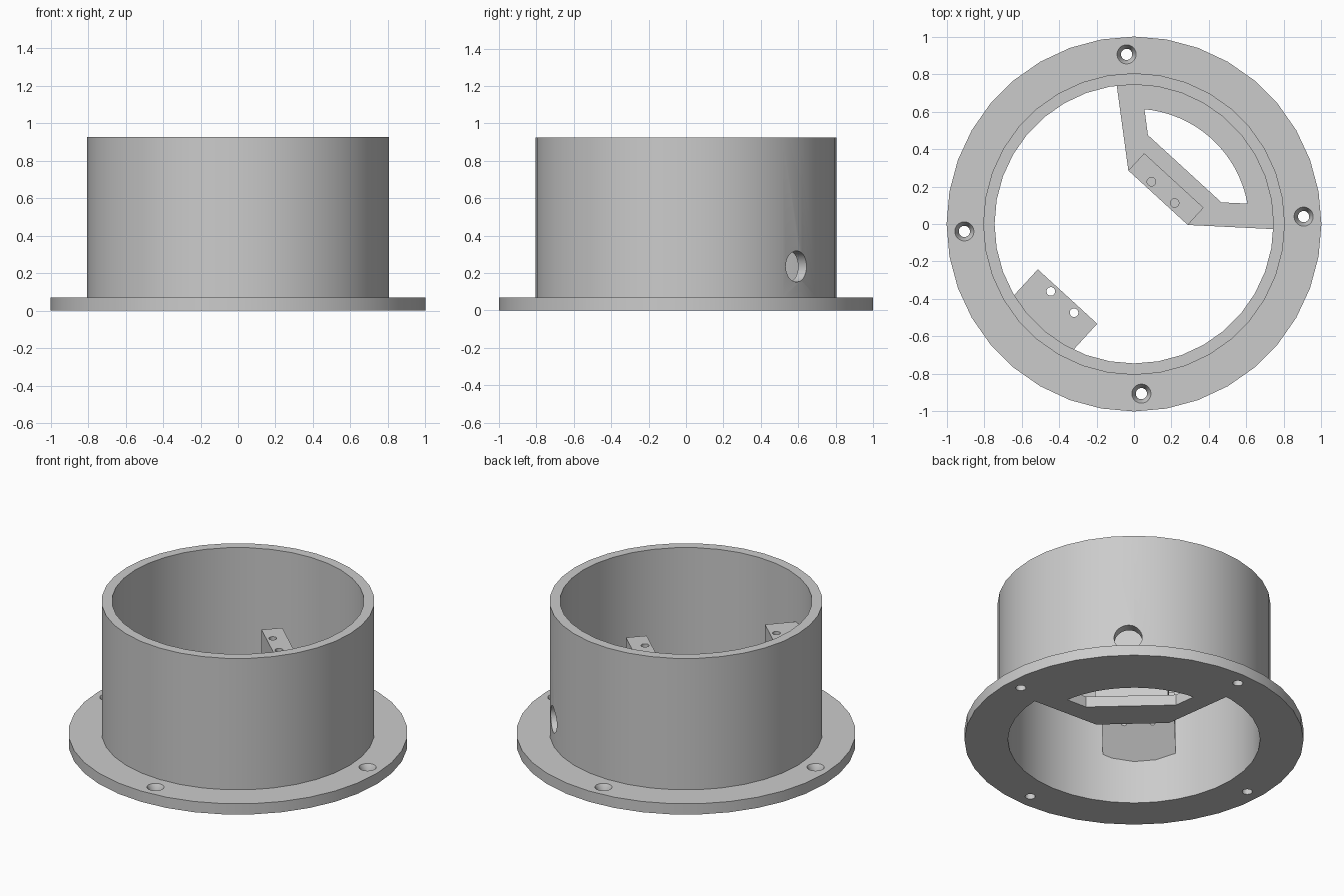
import bpy, bmesh, math
from mathutils import Matrix, Vector

cube = bpy.data.objects.get("Cube")
if cube:
    bpy.data.objects.remove(cube, do_unlink=True)

# Single plain material
grey = bpy.data.materials.new("light grey plastic")
grey.use_nodes = True
GREY = (0.6, 0.6, 0.6, 1)
grey.diffuse_color = GREY
grey.node_tree.nodes["Principled BSDF"].inputs["Base Color"].default_value = GREY

TWIST = math.radians(2.5)            # fittings are turned slightly
AXIS = math.radians(45) + TWIST      # direction of the bracket and cable hole
TURN = Matrix.Rotation(AXIS, 4, 'Z')
FLANGE_H, TUBE_H, BLOCK_H = 0.07, 0.925, 0.62
R_IN, R_OUT = 0.744, 0.805
HALF = 0.215                         # half width of the mounting blocks


def make(name, bm, matrix=None):
    bmesh.ops.recalc_face_normals(bm, faces=bm.faces)
    mesh = bpy.data.meshes.new(name)
    if matrix:
        bm.transform(matrix)
    bm.to_mesh(mesh)
    bm.free()
    mesh.materials.append(grey)
    ob = bpy.data.objects.new(name, mesh)
    bpy.context.collection.objects.link(ob)
    return ob


def prism(name, points, direction, matrix=TURN):
    """Extrude a closed outline along a direction."""
    bm = bmesh.new()
    face = bm.faces.new([bm.verts.new(p) for p in points])
    ext = bmesh.ops.extrude_face_region(bm, geom=[face])
    verts = [g for g in ext["geom"] if isinstance(g, bmesh.types.BMVert)]
    bmesh.ops.translate(bm, verts=verts, vec=Vector(direction))
    return make(name, bm, matrix)


def cone(name, r1, r2, depth, matrix):
    bm = bmesh.new()
    bmesh.ops.create_cone(bm, cap_ends=True, segments=28, radius1=r1,
                          radius2=r2, depth=depth)
    return make(name, bm, matrix)


def cut(ob, cutters):
    """Subtract the cutters and bake the result."""
    for c in cutters:
        mod = ob.modifiers.new("cut", 'BOOLEAN')
        mod.operation, mod.solver, mod.object = 'DIFFERENCE', 'EXACT', c
    bpy.context.view_layer.update()
    graph = bpy.context.evaluated_depsgraph_get()
    mesh = bpy.data.meshes.new_from_object(ob.evaluated_get(graph))
    ob.modifiers.clear()
    ob.data = mesh
    for c in cutters:
        bpy.data.objects.remove(c, do_unlink=True)


def arc(radius, spread, z, steps=16):
    return [(radius * math.cos(a), radius * math.sin(a), z)
            for a in (spread * (2 * i / steps - 1) for i in range(steps + 1))]


# Flanged tube, turned from one profile
bm = bmesh.new()
profile = [(R_IN, 0), (1, 0), (1, FLANGE_H), (R_OUT, FLANGE_H),
           (R_OUT, TUBE_H), (R_IN, TUBE_H)]
ring = [bm.verts.new((r, 0, z)) for r, z in profile]
edges = [bm.edges.new((ring[i - 1], ring[i])) for i in range(len(ring))]
bmesh.ops.spin(bm, geom=ring + edges, cent=(0, 0, 0), axis=(0, 0, 1),
               angle=math.tau, steps=36, use_merge=False)
bmesh.ops.remove_doubles(bm, verts=bm.verts, dist=1e-4)
body = make("flanged_tube", bm)

# Four countersunk screw holes and the cable hole
cutters = []
for k in range(4):
    spot = Matrix.Rotation(TWIST + k * math.pi / 2, 4, 'Z') @ Matrix.Translation((0.906, 0, 0))
    cutters.append(cone("screw_hole_cutter", 0.03, 0.03, 0.4, spot))
    sink = spot @ Matrix.Translation((0, 0, FLANGE_H))
    cutters.append(cone("countersink_cutter", 0.03, 0.072, 0.08, sink))
side = TURN @ Matrix.Translation((0.775, 0, 0.235)) @ Matrix.Rotation(math.pi / 2, 4, 'Y')
cutters.append(cone("cable_hole_cutter", 0.083, 0.083, 0.3, side))
cut(body, cutters)

# Bracket shelf with its window
outline = [(0.19, HALF, 0), (0.19, -HALF, 0)] + arc(0.748, math.radians(49.6), 0)
shelf = prism("bracket_shelf", outline, (0, 0, FLANGE_H))
window = [(0.4, 0.266, -0.1), (0.4, -0.266, -0.1)] + arc(0.615, math.radians(37.3), -0.1)
cut(shelf, [prism("window_cutter", window, (0, 0, 0.4))])

# Two mounting blocks: one on the shelf, one wedge on the wall
inner = [(0.19, FLANGE_H), (0.315, FLANGE_H), (0.315, BLOCK_H), (0.19, BLOCK_H)]
wedge = [(-0.525, BLOCK_H), (-0.525, 0.5), (-0.76, 0.265), (-0.76, BLOCK_H)]
parts = [body, shelf]
for name, shape, hole_x in (("shelf_block", inner, 0.229), ("wall_block", wedge, -0.565)):
    block = prism(name, [(x, -HALF, z) for x, z in shape], (0, 2 * HALF, 0))
    cut(block, [cone("pilot_hole_cutter", 0.023, 0.023, 0.4,
                     TURN @ Matrix.Translation((hole_x, y, BLOCK_H)))
                for y in (-0.084, 0.084)])
    parts.append(block)

# Smooth round walls, sharp edges
bpy.ops.object.select_all(action='DESELECT')
for ob in parts:
    ob.select_set(True)
bpy.context.view_layer.objects.active = body
bpy.ops.object.shade_smooth_by_angle(angle=math.radians(30))
